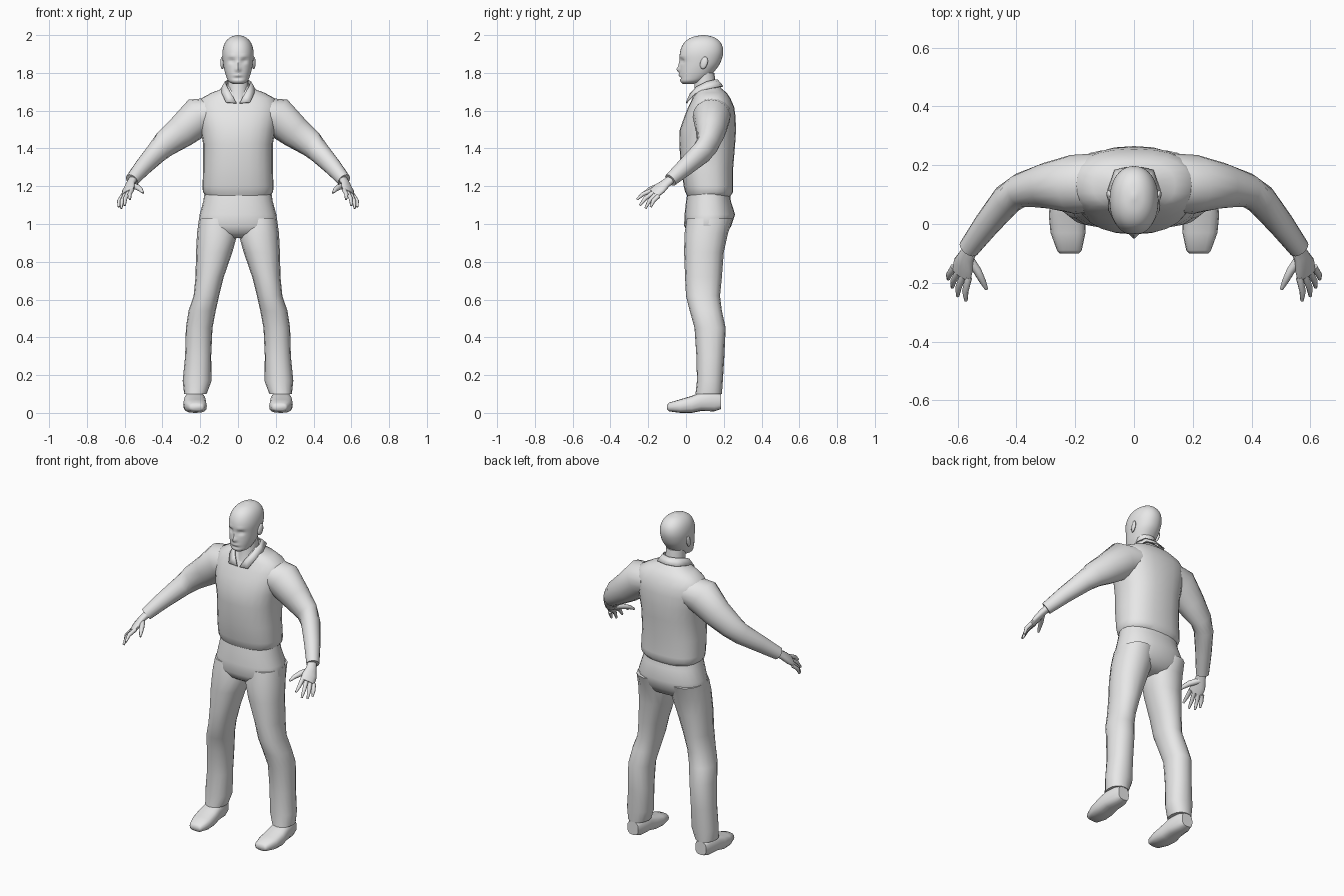
import bpy, bmesh, math
from mathutils import Vector

if "Cube" in bpy.data.objects:
    bpy.data.objects.remove(bpy.data.objects["Cube"])

grey = bpy.data.materials.new("plain_grey")
grey.diffuse_color = (0.8, 0.8, 0.8, 1)
grey.use_nodes = True
grey.node_tree.nodes["Principled BSDF"].inputs["Base Color"].default_value = grey.diffuse_color


def finish(name, bm, mirror=False, angle=55):
    bmesh.ops.recalc_face_normals(bm, faces=bm.faces)
    me = bpy.data.meshes.new(name)
    bm.to_mesh(me)
    bm.free()
    me.materials.append(grey)
    ob = bpy.data.objects.new(name, me)
    bpy.context.collection.objects.link(ob)
    bpy.ops.object.select_all(action='DESELECT')
    ob.select_set(True)
    bpy.context.view_layer.objects.active = ob
    bpy.ops.object.shade_smooth_by_angle(angle=math.radians(angle))
    if mirror:
        ob.modifiers.new("mirror", 'MIRROR')
    return ob


def skin(bm, rings):
    """Bridge rings of points and cap both ends."""
    vs = [[bm.verts.new(p) for p in r] for r in rings]
    n = len(vs[0])
    for a, b in zip(vs, vs[1:]):
        for i in range(n):
            j = (i + 1) % n
            bm.faces.new((a[i], a[j], b[j], b[i]))
    bm.faces.new(vs[0])
    bm.faces.new(vs[-1])


def refine(rows, steps):
    """Catmull-Rom interpolation between section rows."""
    out = []
    for i in range(len(rows) - 1):
        p = [rows[max(i - 1, 0)], rows[i], rows[i + 1], rows[min(i + 2, len(rows) - 1)]]
        for s in range(steps):
            t = s / steps
            out.append([0.5 * (2 * b + (c - a) * t + (2 * a - 5 * b + 4 * c - d) * t * t
                               + (3 * b - a - 3 * c + d) * t ** 3) for a, b, c, d in zip(*p)])
    return out + [list(rows[-1])]


def loft(rows, n=20, power=2.0, steps=1, along='z'):
    """Rows are (station, min a, max a, min b, max b) of rounded sections."""
    rings = []
    for h, a0, a1, b0, b1 in refine(rows, steps):
        ring = []
        for i in range(n):
            t = 2 * math.pi * i / n
            c, s = math.cos(t), math.sin(t)
            a = (a0 + a1) / 2 + (a1 - a0) / 2 * math.copysign(abs(c) ** (2 / power), c)
            b = (b0 + b1) / 2 + (b1 - b0) / 2 * math.copysign(abs(s) ** (2 / power), s)
            ring.append((a, b, h) if along == 'z' else (a, h, b))
        rings.append(ring)
    bm = bmesh.new()
    skin(bm, rings)
    return bm


def tube(bm, secs, side, n=12):
    """Sections are (point, radius along side, radius across)."""
    pts = [Vector(s[0]) for s in secs]
    rings = []
    for i, (p, ru, rv) in enumerate(secs):
        t = (pts[min(i + 1, len(pts) - 1)] - pts[max(i - 1, 0)]).normalized()
        u = Vector(side)
        u = (u - t * u.dot(t)).normalized()
        v = t.cross(u)
        rings.append([pts[i] + u * ru * math.cos(k * 2 * math.pi / n)
                      + v * rv * math.sin(k * 2 * math.pi / n) for k in range(n)])
    skin(bm, rings)


def sym(rows):
    return [(z, -r, r, y0, y1) for z, r, y0, y1 in rows]


# Shirt body
finish("shirt", loft(sym([
    (1.14, .165, .012, .23), (1.17, .186, -.005, .25), (1.20, .188, -.012, .25),
    (1.30, .184, -.028, .25), (1.42, .184, -.035, .26), (1.50, .198, -.033, .265),
    (1.57, .213, -.008, .262), (1.62, .215, .012, .255), (1.665, .195, .035, .235),
    (1.695, .14, .048, .215), (1.715, .085, .058, .19), (1.74, .06, .07, .17)]), 24, 2.4))

# Trousers: hips and legs
finish("trouser_hips", loft(sym([
    (1.18, .175, .01, .23), (1.12, .184, 0, .238), (1.05, .203, -.008, .26),
    (.99, .212, -.01, .24), (.95, .19, .01, .215), (.925, .09, .05, .17)]), 24, 2.3))
finish("trouser_leg", loft([
    (1.03, .02, .206, .005, .25), (.95, .002, .217, -.008, .222), (.85, .03, .222, -.01, .2),
    (.72, .075, .225, -.005, .19), (.62, .1, .235, 0, .18), (.54, .118, .262, .02, .19),
    (.45, .135, .276, .045, .21), (.30, .142, .28, .055, .203), (.17, .14, .293, .058, .195),
    (.10, .166, .285, .05, .19)], 16, 2.2), True)

# Shoes
finish("shoe", loft([
    (-.10, .187, .253, .018, .042), (-.09, .178, .262, .008, .054), (-.03, .165, .284, 0, .072),
    (.03, .167, .29, 0, .09), (.08, .172, .285, .01, .11), (.15, .18, .275, .008, .115),
    (.185, .192, .265, .02, .1)], 16, 2.8, along='y'), True)

# Sleeves
bm = bmesh.new()
tube(bm, [((.13, .14, 1.585), .085, .1), ((.21, .135, 1.567), .105, .1),
          ((.30, .13, 1.488), .087, .078), ((.385, .115, 1.425), .072, .058),
          ((.43, .085, 1.38), .06, .054), ((.50, 0, 1.305), .048, .045),
          ((.562, -.083, 1.232), .036, .036)], (0, 0, 1), 16)
finish("sleeve", bm, True)

# Hands: palm, four fingers and thumb
across = (.05, .035, -.03)
bm = bmesh.new()
tube(bm, [((.55, -.07, 1.245), .025, .022), ((.57, -.11, 1.212), .03, .02),
          ((.58, -.14, 1.187), .042, .019), ((.587, -.172, 1.162), .041, .014)], across)
index_tip = [(.572, -.26, 1.13), (.6, -.245, 1.098), (.618, -.215, 1.083), (.632, -.187, 1.09)]
for i, tip in enumerate(index_tip):
    base = Vector((.563, -.182, 1.178)) + Vector(across) * (i / 3)
    mid = base.lerp(Vector(tip), .55) + Vector((.006, -.004, .006))
    tube(bm, [(base, .013, .012), (mid, .011, .011), (tip, .006, .006)], across, 8)
tube(bm, [((.567, -.11, 1.205), .018, .016), ((.533, -.16, 1.195), .016, .014),
          ((.515, -.195, 1.182), .012, .011), ((.502, -.222, 1.165), .006, .006)], across, 8)
finish("hand", bm, True)

# Neck
finish("neck", loft(sym([(1.66, .06, .03, .165), (1.72, .056, .045, .16),
                         (1.80, .056, .045, .15)]), 16))

# Head with shaped face
bm = loft(sym([
    (1.742, .028, -.018, .04), (1.755, .05, -.03, .085), (1.78, .062, -.033, .125),
    (1.81, .071, -.033, .152), (1.85, .079, -.031, .18), (1.90, .083, -.033, .196),
    (1.94, .077, -.022, .193), (1.97, .062, 0, .175), (1.99, .038, .035, .145),
    (2.0, .006, .085, .1)]), 56, 2.15, 5)


def bump(a, centre, width):
    return math.exp(-((a - centre) / width) ** 2)


for v in bm.verts:
    x, y, z = abs(v.co.x), v.co.y, v.co.z
    if y < .05:
        v.co.y += (-.017 * bump(x, 0, .013) * bump(z, 1.818, .014)     # nose tip
                   - .008 * bump(x, 0, .01) * bump(z, 1.845, .02)      # nose bridge
                   + .013 * bump(x, .033, .017) * bump(z, 1.864, .012)  # eye sockets
                   - .004 * bump(x, .033, .02) * bump(z, 1.886, .01)   # brows
                   - .006 * bump(x, 0, .02) * bump(z, 1.788, .008)     # lips
                   + .006 * bump(x, 0, .025) * bump(z, 1.772, .007))   # under the lip
finish("head", bm)

# Ears
bm = bmesh.new()
bmesh.ops.create_uvsphere(bm, u_segments=12, v_segments=8, radius=1)
for v in bm.verts:
    x, y, z = v.co
    v.co = (.083 + .01 * x + .004 * y, .095 + .02 * y + .006 * z, 1.853 + .033 * z)
finish("ear", bm, True)

# Folded collar with pointed front tips
top = [(0, .168, 1.765), (.05, .155, 1.765), (.07, .11, 1.755),
       (.06, .055, 1.728), (.035, .02, 1.69), (.008, .002, 1.64)]
fold = [(0, .198, 1.73), (.066, .185, 1.73), (.092, .11, 1.715),
        (.086, .045, 1.69), (.064, .0, 1.645)]
bm = bmesh.new()
t = [bm.verts.new(p) for p in top]
f = [bm.verts.new(p) for p in fold]
for i in range(4):
    bm.faces.new((t[i], t[i + 1], f[i + 1], f[i]))
bm.faces.new((t[4], t[5], f[4]))
collar = finish("collar", bm, True)
collar.modifiers.new("cloth", 'SOLIDIFY').thickness = .006
